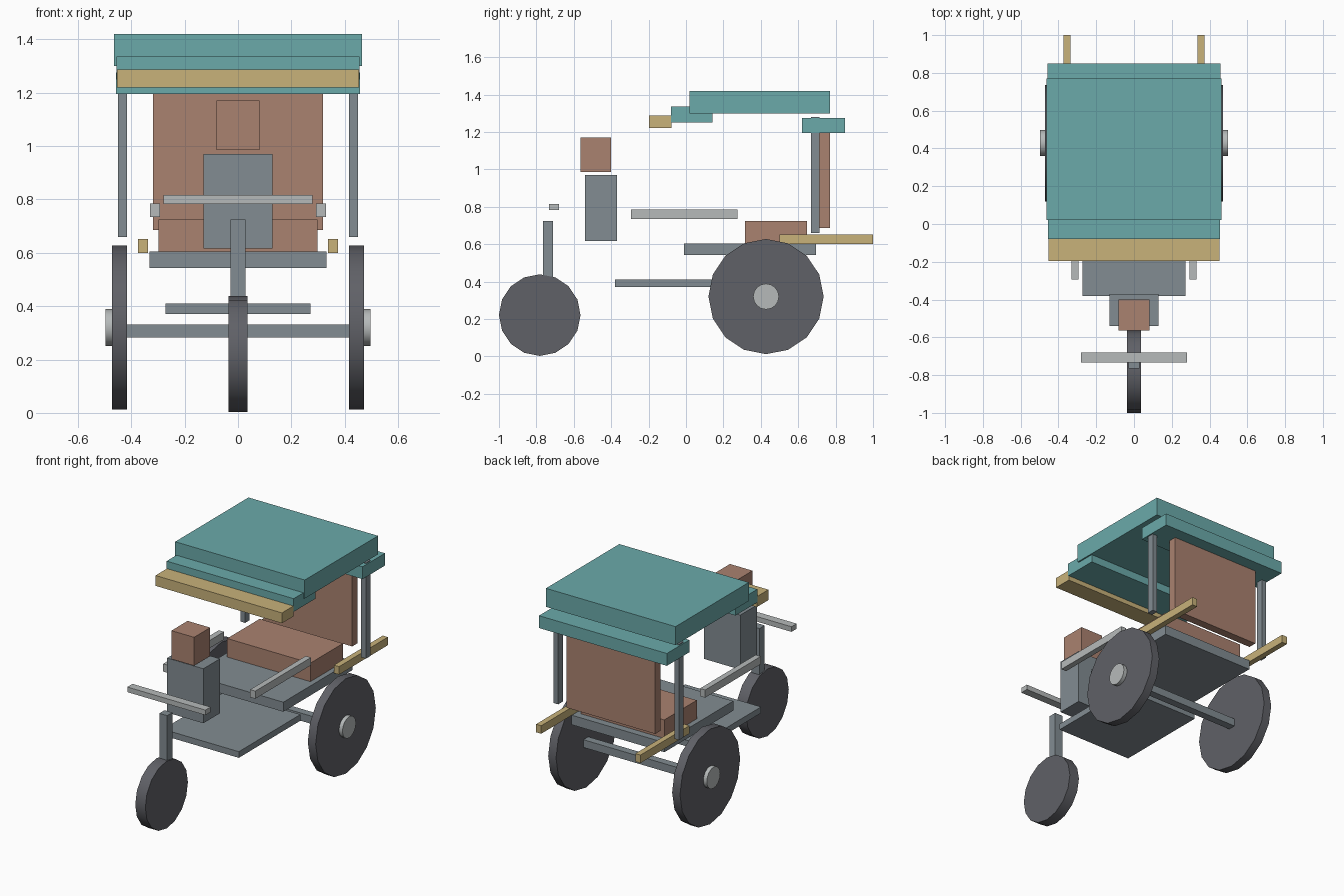
import bpy
import math

if "Cube" in bpy.data.objects:
    bpy.data.objects.remove(bpy.data.objects["Cube"])


def srgb(*rgb):
    return tuple(((c / 255 + 0.055) / 1.055) ** 2.4 for c in rgb) + (1.0,)


def material(name, *rgb):
    m = bpy.data.materials.new(name)
    m.diffuse_color = srgb(*rgb)
    m.use_nodes = True
    m.node_tree.nodes["Principled BSDF"].inputs["Base Color"].default_value = m.diffuse_color
    return m


TEAL = material("teal canopy", 107, 170, 170)
BROWN = material("brown upholstery", 170, 130, 112)
STEEL = material("steel grey", 130, 140, 146)
TAN = material("tan trim", 200, 178, 122)
RUBBER = material("dark rubber", 96, 97, 103)
SILVER = material("light silver", 182, 186, 186)


def box(name, mat, x, y, z):
    """Box from (min, max) ranges on each axis."""
    bpy.ops.mesh.primitive_cube_add(
        size=1, location=[(a + b) / 2 for a, b in (x, y, z)])
    ob = bpy.context.object
    ob.name = name
    ob.scale = [b - a for a, b in (x, y, z)]
    bpy.ops.object.transform_apply(location=False, rotation=False, scale=True)
    ob.data.materials.append(mat)


def wide(name, mat, half, y, z):
    """Box centred on x = 0."""
    box(name, mat, (-half, half), y, z)


def pair(name, mat, x, y, z):
    """Box and its mirror image across x = 0."""
    box("right_" + name, mat, x, y, z)
    box("left_" + name, mat, (-x[1], -x[0]), y, z)


def disc(name, mat, x0, x1, y, z, r, sides=16):
    """Cylinder lying along x."""
    bpy.ops.mesh.primitive_cylinder_add(
        vertices=sides, radius=r, depth=abs(x1 - x0),
        location=((x0 + x1) / 2, y, z), rotation=(0, math.pi / 2, 0))
    ob = bpy.context.object
    ob.name = name
    ob.data.materials.append(mat)
    bpy.ops.object.shade_smooth_by_angle(angle=math.radians(30))


# Canopy
wide("roof_main", TEAL, 0.464, (0.02, 0.77), (1.30, 1.42))
wide("roof_front", TEAL, 0.455, (-0.08, 0.143), (1.25, 1.335))
wide("roof_rear", TEAL, 0.458, (0.62, 0.85), (1.195, 1.275))
wide("roof_trim", TAN, 0.453, (-0.197, -0.077), (1.22, 1.287))
pair("roof_post", STEEL, (0.416, 0.45), (0.667, 0.714), (0.66, 1.28))

# Passenger seat
wide("backrest", BROWN, 0.318, (0.714, 0.769), (0.686, 1.2))
wide("seat", BROWN, 0.298, (0.315, 0.648), (0.60, 0.725))
pair("armrest", SILVER, (0.293, 0.33), (-0.294, 0.275), (0.735, 0.785))
pair("rear_rail", TAN, (0.337, 0.374), (0.50, 1.0), (0.60, 0.652))

# Chassis
wide("deck", STEEL, 0.332, (-0.01, 0.695), (0.543, 0.605))
wide("footboard", STEEL, 0.272, (-0.38, 0.25), (0.37, 0.41))
wide("rear_axle", STEEL, 0.42, (0.405, 0.455), (0.282, 0.332))

# Driver block and steering
wide("driver_column", STEEL, 0.13, (-0.54, -0.37), (0.617, 0.97))
wide("driver_top", BROWN, 0.081, (-0.565, -0.40), (0.986, 1.17))
wide("front_fork", STEEL, 0.028, (-0.765, -0.712), (0.40, 0.725))
wide("handlebar", SILVER, 0.28, (-0.733, -0.68), (0.783, 0.816))

# Wheels
disc("front_wheel", RUBBER, -0.036, 0.036, -0.782, 0.221, 0.218)
for side, s in (("right", 1), ("left", -1)):
    disc(side + "_rear_wheel", RUBBER, s * 0.416, s * 0.472, 0.428, 0.32, 0.308)
    disc(side + "_hub", SILVER, s * 0.46, s * 0.497, 0.428, 0.32, 0.069)
